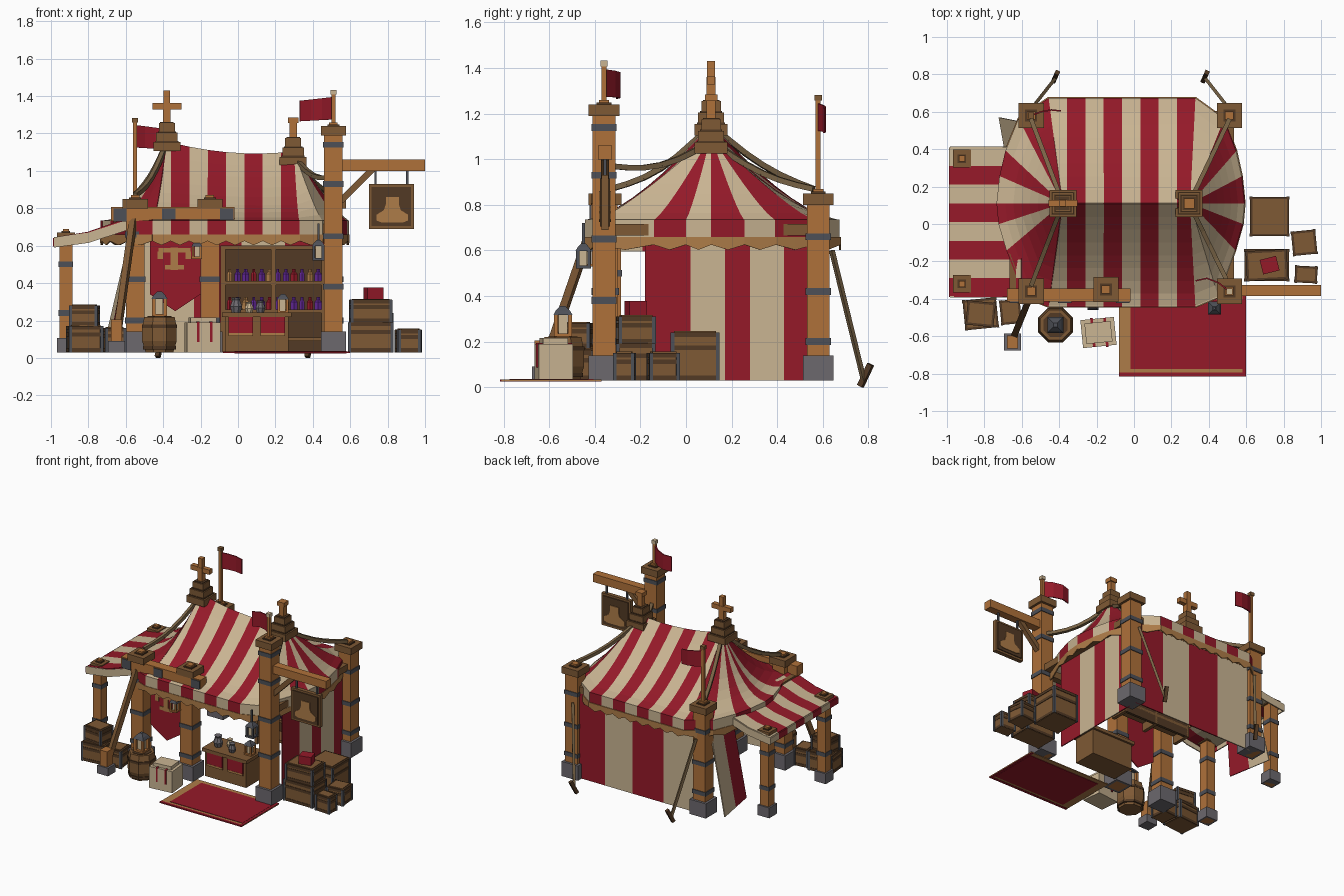
import bpy, bmesh, math
from mathutils import Vector, Matrix

if "Cube" in bpy.data.objects:
    bpy.data.objects.remove(bpy.data.objects["Cube"])


def material(name, *rgb):
    mat = bpy.data.materials.new(name)
    mat.use_nodes = True
    mat.diffuse_color = (*rgb, 1)
    mat.node_tree.nodes["Principled BSDF"].inputs["Base Color"].default_value = (*rgb, 1)
    return mat


red = material("red cloth", .30, .01, .022)
cream = material("cream cloth", .59, .46, .29)
orange = material("orange wood", .43, .165, .042)
brown = material("brown wood", .21, .1, .035)
dark = material("dark wood", .085, .042, .018)
iron = material("blue grey iron", .075, .08, .095)
stone = material("grey stone", .15, .14, .155)
gold = material("gold trim", .42, .2, .065)
purple = material("purple glass", .12, .02, .3)
rope_mat = material("rope", .19, .125, .06)


def finish(name, bm, *mats):
    mesh = bpy.data.meshes.new(name)
    bmesh.ops.recalc_face_normals(bm, faces=bm.faces)
    bm.to_mesh(mesh)
    bm.free()
    for mat in mats:
        mesh.materials.append(mat)
    obj = bpy.data.objects.new(name, mesh)
    bpy.context.collection.objects.link(obj)
    return obj


def box(name, center, size, mat, turn=0, pivot=None):
    """Box, optionally turned about a vertical axis through pivot."""
    bm = bmesh.new()
    bmesh.ops.create_cube(bm, size=1, matrix=Matrix.Translation(center) @ Matrix.Diagonal((*size, 1)))
    bmesh.ops.rotate(bm, verts=bm.verts, cent=pivot or center, matrix=Matrix.Rotation(turn, 3, "Z"))
    return finish(name, bm, mat)


def beam(name, start, end, width, mat):
    start, end = Vector(start), Vector(end)
    way = end - start
    bm = bmesh.new()
    bmesh.ops.create_cube(bm, size=1, matrix=Matrix.Translation((start + end) / 2)
                          @ way.to_track_quat("Z", "Y").to_matrix().to_4x4()
                          @ Matrix.Diagonal((width, width, way.length, 1)))
    return finish(name, bm, mat)


def lathe(name, place, profile, mat, sides=8):
    bm = bmesh.new()
    rings = [[bm.verts.new((place[0] + r * math.cos(math.tau * (i + .5) / sides),
                            place[1] + r * math.sin(math.tau * (i + .5) / sides), place[2] + z))
              for i in range(sides)] for r, z in profile]
    for low, high in zip(rings, rings[1:]):
        for i in range(sides):
            j = (i + 1) % sides
            bm.faces.new((low[i], low[j], high[j], high[i]))
    bm.faces.new(rings[0])
    bm.faces.new(rings[-1])
    return finish(name, bm, mat)


def sheet(name, columns, mats, thickness=.008, order=None):
    """Cloth of panels between columns of points; panel colours alternate or follow order."""
    bm = bmesh.new()
    grid = [[bm.verts.new(p) for p in column] for column in columns]
    for n, (a, b) in enumerate(zip(grid, grid[1:])):
        for k in range(len(a) - 1):
            face = bm.faces.new((a[k], b[k], b[k + 1], a[k + 1]))
            face.material_index = order[n] if order else n % len(mats)
    obj = finish(name, bm, *mats)
    solid = obj.modifiers.new("thickness", "SOLIDIFY")
    solid.thickness, solid.offset = thickness, 0
    return obj


def rope(name, a, b, sag, steps=6):
    a, b = Vector(a), Vector(b)
    path = [a.lerp(b, i / steps) - Vector((0, 0, sag * math.sin(math.pi * i / steps))) for i in range(steps + 1)]
    for p, q in zip(path, path[1:]):
        beam(name, p, q, .024, rope_mat)


def post(name, x, y, top, width, bands):
    box(name + " base", (x, y, .03 + width * .55), (width * 1.35, width * 1.35, width * 1.1), stone)
    box(name + " shaft", (x, y, top / 2), (width, width, top - .06), orange)
    box(name + " cap", (x, y, top - width * .25), (width * 1.35, width * 1.35, width * .5), brown)
    box(name + " cap rim", (x, y, top + .004), (width * .65, width * .65, .008), dark)
    box(name + " cap top", (x, y, top + .01), (width * .45, width * .45, .02), orange)
    for z in bands:
        box(name + " band", (x, y, z), (width * 1.1, width * 1.1, .03), iron)


def chest(name, x, y, z, w, d, h, turn=0):
    at = (x, y, z)
    box(name + " body", (x, y, z + h / 2), (w * .96, d * .96, h), brown, turn)
    for level in (z + .012, z + h * .68, z + h - .009):
        box(name + " rim", (x, y, level), (w, d, .02), dark, turn, at)
    box(name + " lid panel", (x, y, z + h + .002), (w - .025, d - .025, .008), brown, turn, at)
    for i in (-1, 1):
        for j in (-1, 1):
            box(name + " corner", (x + i * (w / 2 - .006), y + j * (d / 2 - .006), z + h / 2),
                (.016, .016, h), iron, turn, at)


def lantern(name, x, y, z, s, frame):
    box(name + " foot", (x, y, z + s * .1), (s, s, s * .2), frame)
    box(name + " glow", (x, y, z + s * .7), (s * .5, s * .5, s), cream)
    for i in (-1, 1):
        for j in (-1, 1):
            box(name + " bar", (x + i * s * .38, y + j * s * .38, z + s * .7), (s * .22, s * .22, s * 1.1), frame)
    lathe(name + " roof", (x, y, z + s * 1.2), [(s * .75, 0), (s * .55, s * .25), (s * .2, s * .5)], iron, 4)


# Striped main roof: hipped, concave, with a sagging ridge
LEFT, RIGHT, MID = -.38, .30, .11
stripe_x = [-.456 + .098 * i for i in range(9)]
hip = [(.45, -.39), (.54, -.14), (.58, 0), (.59, .11), (.575, .255), (.545, .39), (.48, .56)]
eave = [(x, -.44) for x in stripe_x] + hip + [(x, .67) for x in reversed(stripe_x)]
eave += [(-.456 - (x - .328) * 1.05, y) for x, y in reversed(hip)]
eave.append(eave[0])
hip_order = [0, 0, 1, 0, 1, 0, 1, 0]
order = [0, 1] * 4 + hip_order + [1, 0] * 4 + [1 - k for k in reversed(hip_order)]
columns = []
for x, y in eave:
    tx = min(max(x, LEFT), RIGHT)
    tz = 1.09 + .28 * (tx - .1) ** 2
    power = 2.1 if x < -.5 else 1.2 if x > .4 else 1.5
    columns.append([(tx + (x - tx) * s, MID + (y - MID) * s, tz - (tz - .73) * (1 - (1 - s) ** power))
                    for s in [i / 8 for i in range(9)]])
sheet("main roof", columns, [cream, red], .008, order)
sheet("roof valance", [[(x, y, .735), (x, y, .64)] for x, y in eave], [cream, red], .008, order)
trim = []
for (x, y), (u, v) in zip(eave, eave[1:]):
    for t in (0, .5):
        trim.append([((x + (u - x) * t) * 1.005, (y + (v - y) * t) * 1.008, z) for z in (.66, .625 - .045 * t)])
sheet("scalloped trim", trim + trim[:1], [gold])

# Cloth walls and the loose side flap
sheet("back wall", [[(x, .6, .7), (x, .6, .03)] for x in (.49, .25, .02, -.235, -.52)], [red, cream])
sheet("side wall", [[(.49, y, .7), (.49, y, .03)] for y in (-.18, .02, .17, .28, .43, .54)], [red, cream])
sheet("side flap", [[(-.57, .54 - .13 * i, .68), (-.72 + .03 * i, .57 - .17 * i, .04)] for i in range(3)], [cream, red])

# Main posts and beams
post("front sign post", .51, -.36, 1.24, .1, (.38, .65, .93, 1.14))
for name, x, y in (("back right post", .51, .58), ("back left post", -.55, .58),
                   ("front left post", -.55, -.36), ("front inner post", -.15, -.35)):
    post(name, x, y, .85, .1, (.2, .42, .66))
box("front beam", (-.35, -.38, .77), (.66, .07, .075), orange)
for x in (-.63, -.37, -.06):
    box("front beam plate", (x, -.405, .765), (.07, .035, .07), iron)
for x in (-.55, .51):
    box("side beam", (x, .11, .69), (.05, .9, .05), brown)
box("front lintel", (.2, -.36, .69), (.6, .05, .05), brown)
box("back lintel", (-.02, .58, .69), (1, .05, .05), brown)
beam("leaning strut", (-.65, -.62, .1), (-.56, -.4, .74), .034, brown)
box("strut foot", (-.65, -.63, .06), (.09, .09, .06), stone)
box("strut block", (-.65, -.63, .14), (.06, .07, .13), orange)

# Peak blocks and finials
for x, z in ((LEFT, 1.10), (.295, 1.02)):
    for i, width in enumerate((.145, .115, .085)):
        box("peak block", (x, MID, z + .03 + .05 * i), (width, width, .05), brown)
        box("peak ring", (x, MID, z + .055 + .05 * i), (width * .85, width * .85, .012), dark)
    box("finial", (x, MID, z + .17), (.04, .04, .18), orange)
box("cross upright", (LEFT, MID, 1.36), (.035, .035, .14), orange)
box("cross arm", (LEFT, MID, 1.345), (.155, .035, .035), orange)
box("finial cap", (.295, MID, 1.27), (.055, .055, .03), orange)

# Ropes from peaks to posts, and guy lines at the back
for x, z, corner in ((LEFT, 1.15, -.55), (.295, 1.08, .51)):
    rope("front rope", (x, MID, z), (corner, -.33, .97 if corner > 0 else .87), .05)
    rope("back rope", (x, MID, z), (corner, .56, .87), .035)
for x, foot in ((-.53, -.42), (.49, .38)):
    beam("guy pole", (x, .64, .6), (foot, .78, .03), .018, rope_mat)
    beam("guy stake", (foot - .01, .765, .005), (foot + .01, .81, .1), .025, dark)

# Flags
for x, y, z, reach, sway in ((.51, -.36, 1.24, -.18, .07), (-.55, .58, .85, .16, .03)):
    top = z + (.19 if z > 1 else .43)
    box("flag pole", (x, y, (z + top) / 2), (.022, .022, top - z), orange)
    box("flag pole tip", (x, y, top - .01), (.032, .032, .025), cream if z > 1 else brown)
    sheet("flag", [[(x + reach * t, y + sway * math.sin(2.2 * t), top - .035 - .02 * t),
                    (x + reach * t, y + sway * math.sin(2.2 * t), top - .155 - .01 * t)] for t in (0, .33, .67, 1)], [red])

# Hanging sign with a flask shape
box("sign arm", (.78, -.355, 1.03), (.44, .06, .06), orange)
beam("sign brace", (.55, -.355, .84), (.72, -.355, 1.01), .035, brown)
for x in (.735, .905):
    box("sign hanger", (x, -.355, .96), (.012, .012, .1), iron)
box("sign frame", (.82, -.355, .81), (.24, .03, .24), brown)
flask = [(.035, .86), (.035, .82), (.045, .79), (.085, .765), (.085, .735), (.06, .725)]
for y in (-.373, -.337):
    box("sign board", (.82, y, .81), (.21, .008, .21), dark)
    side = y + math.copysign(.006, y + .355)
    sheet("sign flask", [[(.825 - w, side, z) for w, z in flask], [(.825 + w, side, z) for w, z in flask]], [gold], .006)

# Side awning with posts
rows = [.41 - .1 * i for i in range(9)]
sheet("side awning", [[(-.6, y, .735), (-.8, y, .665), (-.98, y, .635)] for y in rows], [cream, red], .02)
sheet("awning outer hem", [[(-.985, y, .64), (-.985, y, .595)] for y in rows], [cream, red])
for y in (.41, -.39):
    sheet("awning side hem", [[(x, y, z), (x, y, z - .055)] for x, z in ((-.6, .735), (-.8, .67), (-.985, .645))], [cream])
for y in (.35, -.32):
    post("awning post", -.92, y, .67, .07, (.24, .5))
box("awning beam", (-.64, .01, .71), (.05, .78, .05), brown)

# Banner with emblem
sheet("banner", [[(x, -.36, .72), (x, -.36, z)] for x, z in ((-.47, .34), (-.335, .25), (-.2, .34))], [red])
for x, z, width, height in ((-.34, .53, .04, .12), (-.34, .575, .17, .025), (-.34, .485, .1, .025),
                            (-.415, .55, .03, .04), (-.265, .55, .03, .04)):
    box("banner emblem", (x, -.366, z), (width, .008, height), gold)

# Carpet, bordered on both sides
box("carpet border", (.26, -.59, .03), (.68, .44, .006), gold)
box("carpet field", (.28, -.59, .03), (.6, .37, .012), red)
box("carpet front edge", (.26, -.805, .03), (.68, .02, .009), red)
box("carpet side edge", (.59, -.59, .03), (.02, .44, .009), red)

# Counter with cloths and goods
box("counter body", (.1, -.2, .125), (.34, .18, .19), brown)
box("counter top", (.1, -.2, .23), (.37, .21, .025), brown)
for x in (.015, .185):
    box("counter cloth", (x, -.297, .17), (.13, .008, .1), red)
    box("counter cloth hem", (x, -.298, .125), (.13, .009, .015), gold)
for x, y, r in ((-.01, -.22, .035), (.06, -.18, .025), (.12, -.24, .028)):
    lathe("jar", (x, y, .24), [(r * .7, 0), (r, r), (r * .6, r * 2), (r * .8, r * 2.4)], cream if r < .026 else stone)
lantern("counter lantern", .24, -.2, .24, .06, orange)

# Shelves with bottles
box("shelf back", (.19, .46, .315), (.54, .02, .57), dark)
for x in (-.08, .19, .46):
    box("shelf side", (x, .4, .315), (.025, .14, .57), brown)
for z in (.1, .25, .4, .59):
    box("shelf board", (.19, .4, z), (.54, .14, .02), brown)
for z in (.26, .41):
    for i in range(12):
        r = .016 + .003 * (i % 3)
        lathe("bottle", (-.045 + .043 * i, .36, z), [(r, 0), (r, .04), (r * .5, .05), (r * .5, .065)],
              (purple, purple, red, purple, gold)[(i + int(z * 10)) % 5], 6)

# Barrel, bundle and lanterns
lathe("barrel", (-.42, -.54, .03), [(.08, 0), (.1, .06), (.1, .13), (.088, .19)], brown)
for z, r in ((.045, .096), (.16, .102)):
    lathe("barrel hoop", (-.42, -.54, z), [(r, 0), (r, .018)], dark)
lathe("barrel top", (-.42, -.54, .215), [(.07, 0), (.07, .008)], dark)
lantern("barrel lantern", -.42, -.54, .22, .08, orange)
box("cream bundle", (-.19, -.58, .11), (.18, .15, .16), cream, .1)
box("bundle lid", (-.19, -.58, .2), (.14, .11, .03), cream, .1)
for x in (-.22, -.15):
    box("bundle ribbon", (x, -.58, .14), (.014, .157, .108), red, .1)
lantern("hanging lantern", .43, -.45, .52, .065, iron)
lantern("beam lantern", -.22, -.43, .53, .055, orange)
for x, y in ((.43, -.45), (-.22, -.43)):
    box("lantern hook", (x, y, .67), (.012, .012, .1), iron)

# Chests and crates
chest("left chest", -.82, -.48, .03, .18, .16, .14, .1)
chest("left upper chest", -.82, -.48, .17, .15, .13, .11, -.1)
chest("left small chest", -.66, -.47, .03, .11, .13, .13, .1)
chest("right chest", .71, -.22, .03, .24, .17, .16)
chest("right upper chest", .71, -.22, .19, .22, .16, .12, .05)
box("red parcel", (.725, -.22, .345), (.09, .08, .065), red, .25)
chest("right back chest", .725, .04, .03, .21, .21, .21)
chest("right crate", .91, -.1, .03, .13, .13, .12, .1)
chest("right front crate", .92, -.27, .03, .12, .09, .12, -.05)
